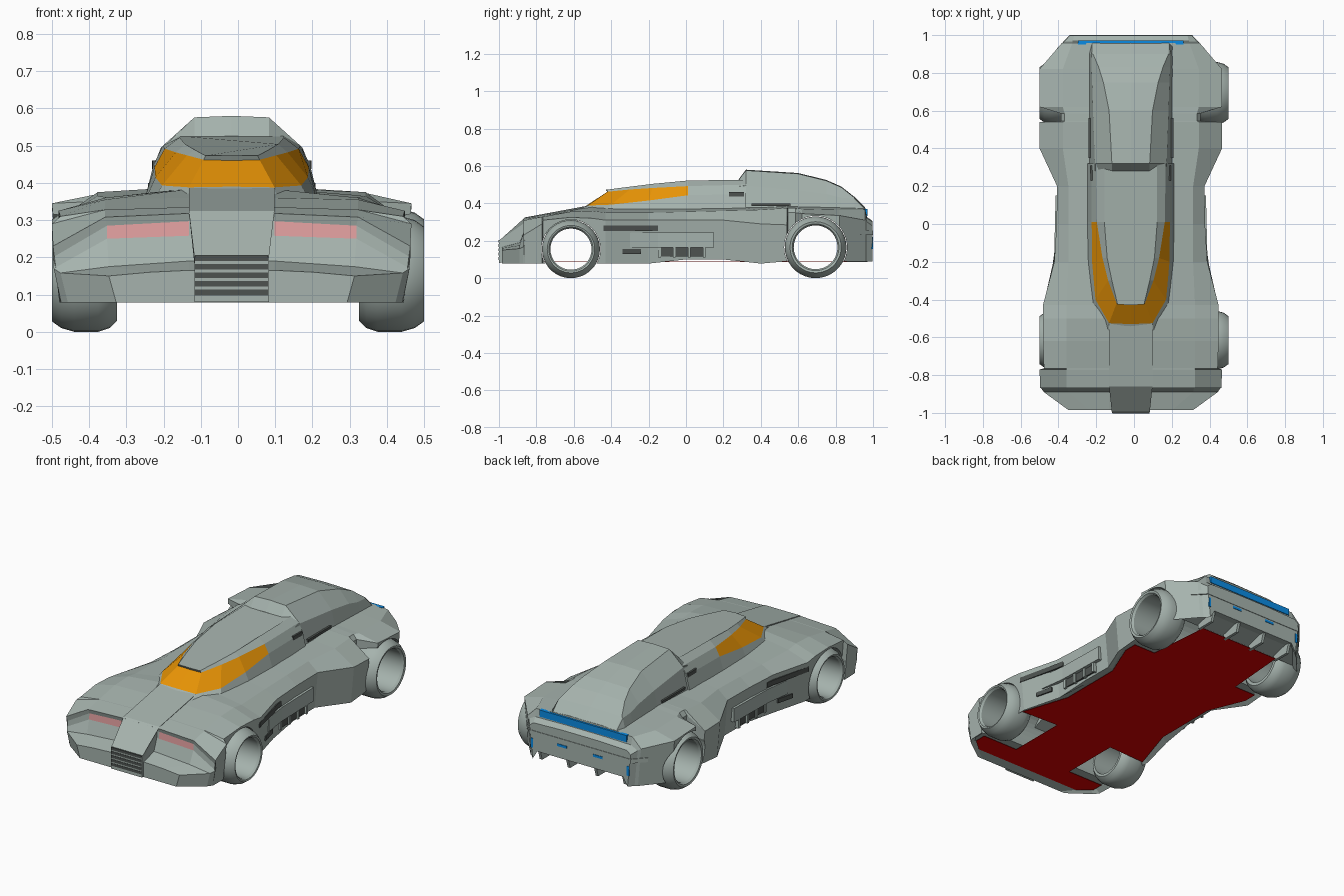
import bpy, bmesh, math
from mathutils import Vector

if "Cube" in bpy.data.objects:
    bpy.data.objects.remove(bpy.data.objects["Cube"], do_unlink=True)

CX = -0.017  # body shell sits slightly off the axle centre


def material(name, rgb):
    m = bpy.data.materials.new(name)
    m.use_nodes = True
    m.diffuse_color = (*rgb, 1)
    m.node_tree.nodes["Principled BSDF"].inputs["Base Color"].default_value = (*rgb, 1)
    return m


GREY = material("body grey", (.38, .45, .42))
DARK = material("vent dark grey", (.075, .085, .08))
ORANGE = material("canopy orange", (.93, .34, .002))
PINK = material("headlight pink", (.76, .35, .35))
BLUE = material("tail light blue", (.003, .26, .78))
RED = material("floor dark red", (.75, 0, 0))


def finish(name, bm, mats):
    bmesh.ops.remove_doubles(bm, verts=bm.verts, dist=.0001)
    bmesh.ops.recalc_face_normals(bm, faces=bm.faces)
    mesh = bpy.data.meshes.new(name)
    bm.to_mesh(mesh)
    bm.free()
    for m in mats:
        mesh.materials.append(m)
    ob = bpy.data.objects.new(name, mesh)
    bpy.context.collection.objects.link(ob)
    return ob


def loft(name, halves, mats, rule=lambda j, i: 0):
    """Skin half rings, each running from centre line to centre line, mirrored in x."""
    bm = bmesh.new()
    rings = []
    for half in halves:
        full = half + [(-x, y, z) for x, y, z in half[-2:0:-1]]
        rings.append([bm.verts.new((x + CX, y, z)) for x, y, z in full])
    n = len(rings[0])
    for j in range(len(rings) - 1):
        for i in range(n):
            k = (i + 1) % n
            f = bm.faces.new((rings[j][i], rings[j][k], rings[j + 1][k], rings[j + 1][i]))
            f.material_index = rule(j, min(i, n - 1 - i))
    bm.faces.new(rings[0])
    bm.faces.new(rings[-1])
    return finish(name, bm, mats)


def prism(name, points, direction, mat):
    """Extrude a polygon of 3D points along a direction."""
    bm = bmesh.new()
    face = bm.faces.new([bm.verts.new((x + CX, y, z)) for x, y, z in points])
    new = bmesh.ops.extrude_face_region(bm, geom=[face])["geom"]
    verts = [v for v in new if isinstance(v, bmesh.types.BMVert)]
    bmesh.ops.translate(bm, vec=Vector(direction), verts=verts)
    return finish(name, bm, [mat])


def box(name, x, y, z, mat):
    base = [(x[0], y[0], z[0]), (x[1], y[0], z[0]), (x[1], y[1], z[0]), (x[0], y[1], z[0])]
    return prism(name, base, (0, 0, z[1] - z[0]), mat)


def side_strip(name, outline, z0, z1, depth, mat):
    """Strip following an outer (x, y) path on both flanks."""
    for label, s in (("left_", 1), ("right_", -1)):
        inner = [(x - depth, y) for x, y in reversed(outline)]
        pts = [(s * x, y, z0) for x, y in outline + inner]
        prism(label + name, pts, (0, 0, z1 - z0), mat)


# Body shell stations: y, deck height, shoulder x and z, flank x and z
front = [
    (-.985, .165, .22, .16, .33, .15),
    (-.89, .19, .33, .175, .46, .158),
    (-.865, .258, .335, .25, .478, .17),
    (-.862, .297, .335, .285, .48, .20),
    (-.868, .318, .34, .308, .48, .23),
    (-.77, .335, .34, .328, .483, .29),
    (-.765, .335, .34, .328, .46, .31),
    (-.62, .36, .34, .355, .465, .325),
    (-.50, .383, .34, .36, .465, .32),
    (-.43, .385, .34, .35, .465, .31),
    (-.20, .385, .33, .35, .405, .31),
]
rear = [
    (.0, .385, .33, .355, .393, .31),
    (.2, .385, .33, .36, .39, .31),
    (.4, .385, .36, .365, .483, .29),
    (.54, .39, .36, .375, .483, .285),
    (.545, .39, .35, .375, .37, .35),
    (.585, .39, .35, .375, .37, .35),
    (.62, .39, .36, .37, .483, .345),
    (.82, .385, .36, .365, .483, .335),
    (.958, .378, .31, .365, .365, .31),
    (.968, .326, .308, .322, .35, .30),
    (.997, .306, .3, .3, .325, .28),
]
stations = []
for y, z1, x2, z2, x3, z3 in front + rear:
    rim = .1 if -.1 < y < .3 else .078 if y < .5 else .09
    under = .14 if y > .9 else .078 if y < -.9 else .102
    stations.append([(0, y, z1), (.115, y, z1), (x2, y, z2), (x3, y, z3),
                     (x3 - .02, y, rim), (x3 - .05, y, under), (0, y, under)])
body = loft("body_shell", stations, [GREY, PINK],
            lambda j, i: 1 if j == 2 and i == 1 else 0)

# Wheels as open hoops, and the arches cut through the shell
for end, wy, r, hole in (("front", -.615, .155, .11), ("rear", .693, .165, .117)):
    bpy.ops.mesh.primitive_cylinder_add(vertices=40, radius=r + .003, depth=1.2,
                                        location=(0, wy, r), rotation=(0, math.pi / 2, 0))
    cutter = bpy.context.object
    cutter.hide_render = True
    mod = body.modifiers.new("arch", "BOOLEAN")
    mod.object, mod.operation, mod.solver = cutter, "DIFFERENCE", "EXACT"
    bpy.context.view_layer.objects.active = body
    bpy.ops.object.modifier_apply(modifier=mod.name)
    bpy.data.objects.remove(cutter, do_unlink=True)
    profile = [(.325, hole), (.325, r - .03), (.345, r - .01), (.375, r), (.44, r),
               (.475, r - .01), (.5, r - .028), (.497, hole + .008), (.485, hole)]
    for side, s in (("left", 1), ("right", -1)):
        bm = bmesh.new()
        hoops = []
        for k in range(36):
            a = math.tau * k / 36
            hoops.append([bm.verts.new((s * x, wy + q * math.cos(a), r + q * math.sin(a)))
                          for x, q in profile])
        for k, a in enumerate(hoops):
            b = hoops[(k + 1) % 36]
            for i in range(len(profile)):
                j = (i + 1) % len(profile)
                bm.faces.new((a[i], a[j], b[j], b[i]))
        wheel = finish(f"{end}_{side}_wheel", bm, [GREY])
        bpy.ops.object.select_all(action="DESELECT")
        wheel.select_set(True)
        bpy.context.view_layer.objects.active = wheel
        bpy.ops.object.shade_smooth_by_angle(angle=math.radians(30))

# Cabin: stacked outlines, with the canopy glass as a band round the front
skirt = [(0, -.57, .37), (.12, -.565, .37), (.2, -.42, .37), (.225, -.2, .37),
         (.23, .01, .37), (.23, .32, .37), (0, .34, .37)]
sill = [(0, -.53, .39), (.115, -.525, .388), (.187, -.4, .393), (.205, -.2, .415),
        (.207, .01, .443), (.21, .32, .45), (0, .34, .45)]
brow = [(0, -.42, .46), (.075, -.42, .462), (.12, -.3, .474), (.15, -.18, .482),
        (.18, .01, .492), (.185, .32, .5), (0, .34, .5)]
roof = [(0, -.43, .475), (.07, -.425, .473), (.1, -.3, .489), (.125, -.18, .504),
        (.14, .01, .522), (.14, .32, .526), (0, .34, .526)]
loft("cabin", [skirt, sill, brow, roof], [GREY, ORANGE],
     lambda j, i: 1 if j == 1 and i < 4 else 0)

# Raised rear hump: y, ridge height, ridge half width, shoulder x and z
hump = [(.28, .526, .1, .19, .49), (.32, .58, .1, .19, .495), (.6, .562, .115, .2, .47),
        (.75, .525, .145, .205, .45), (.83, .49, .17, .208, .43), (.9, .435, .2, .207, .425),
        (.957, .378, .2, .205, .37)]
loft("rear_hump", [[(0, y, z), (w, y, z - .004), (x, y, sz), (.225, y, .35), (0, y, .35)]
                   for y, z, w, x, sz in hump], [GREY])

# Nose spine and grille
spine = [(-1, .08), (-1, .2), (-.86, .325), (-.5, .392), (-.5, .34), (-.84, .2), (-.9, .105)]
loft("nose_spine", [[(0, y, z), (.1 if y < -.95 else .115, y, z), (.1, y + .01, z - .02),
                     (0, y + .01, z - .02)] for y, z in spine[1:4]], [GREY])
prism("nose_block", [(-.1, y, z) for y, z in spine], (.2, 0, 0), GREY)
for k in range(5):
    z = .098 + k * .023
    box(f"grille_slot_{k + 1}", (-.098, .098), (-1.002, -.99), (z, z + .015), DARK)

# Flank details
side_strip("upper_flank_vent", [(.465, -.44), (.408, -.19), (.402, -.15)], .253, .282, .03, DARK)
side_strip("flank_ledge", [(.425, -.3), (.405, -.15), (.398, .15)], .165, .245, .06, GREY)
side_strip("lower_flank_vent", [(.434, -.34), (.409, -.24)], .13, .155, .03, DARK)
side_strip("flank_duct", [(.39, -.14), (.382, .1)], .115, .163, .03, DARK)
for k in range(4):
    y = -.15 + k * .08
    side_strip(f"duct_fin_{k + 1}", [(.396, y), (.395, y + .015)], .11, .165, .04, GREY)
side_strip("cabin_vent", [(.213, .23), (.214, .31)], .437, .46, .02, DARK)
side_strip("shoulder_slot", [(.225, .35), (.225, .56)], .386, .4, .02, DARK)

# Tail: lights, bumper ridge and diffuser fins
box("tail_light_bar", (-.28, .28), (.95, .971), (.331, .37), BLUE)
prism("bumper_ridge", [(-.39, .93, .23), (-.325, 1, .23), (.325, 1, .23), (.39, .93, .23)],
      (0, 0, .025), GREY)
side_strip("tail_marker", [(.145, .985), (.145, 1)], .207, .221, .06, BLUE)
side_strip("corner_marker", [(.316, .98), (.316, 1)], .155, .21, .014, BLUE)
for k in range(4):
    x = -.27 + k * .18
    prism(f"diffuser_fin_{k + 1}", [(x - .008, .86, .085), (x - .008, .97, .085),
                                    (x - .008, .99, .15), (x - .008, .86, .15)],
          (.016, 0, 0), GREY)

# Red floor pan, notched deeply around the wheels
edge = [(.35, -.93), (.42, -.87), (.42, -.8), (.19, -.8), (.19, -.45), (.43, -.46),
        (.34, -.18), (.34, .2), (.43, .42), (.43, .5), (.29, .5), (.26, .88)]
prism("floor_pan", [(x, y, .087) for x, y in edge] + [(-x, y, .087) for x, y in reversed(edge)],
      (0, 0, .002), RED)
